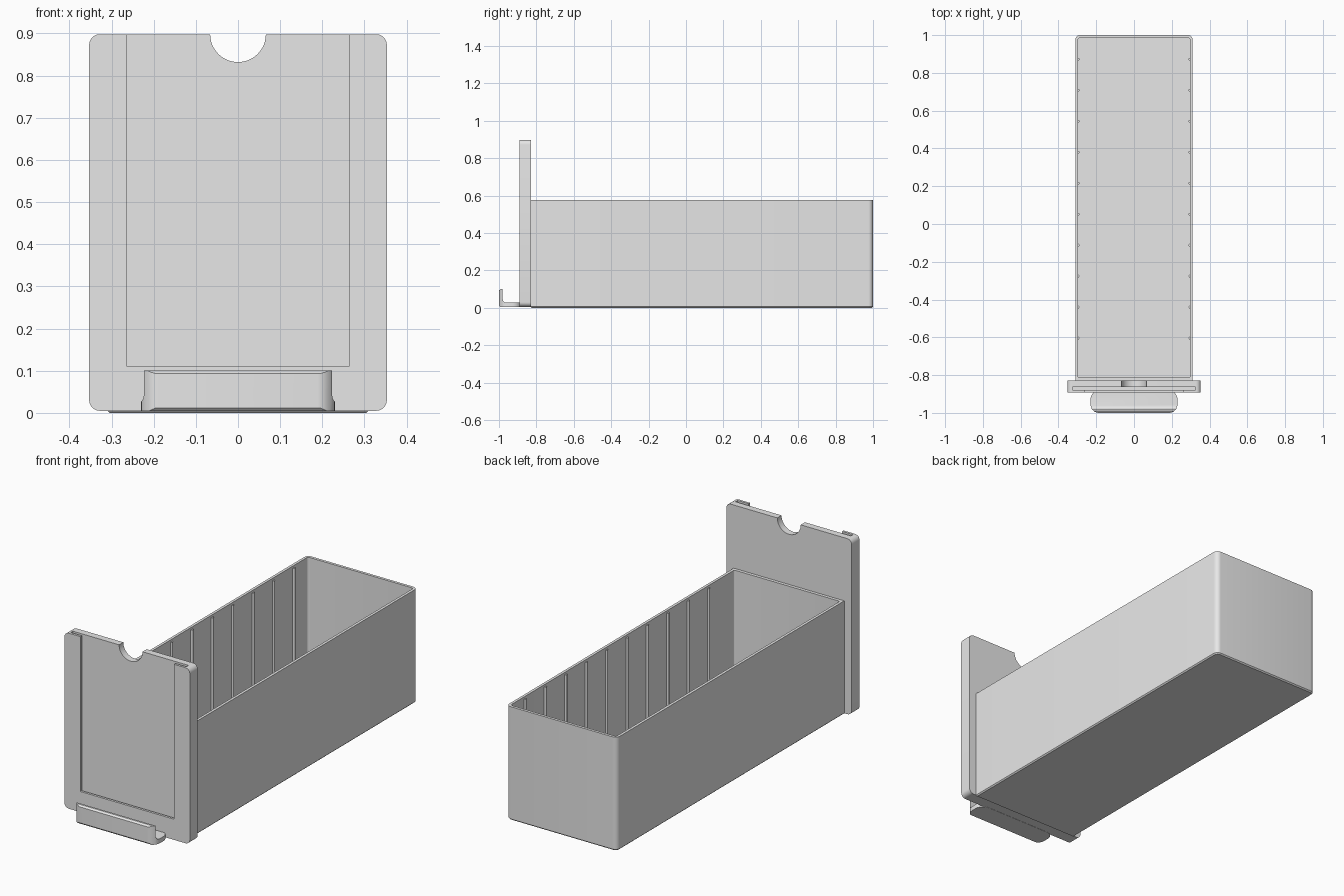
import bpy
import bmesh
from math import sin, cos, pi, radians

if "Cube" in bpy.data.objects:
    bpy.data.objects.remove(bpy.data.objects["Cube"], do_unlink=True)

grey = bpy.data.materials.new("light_grey")
grey.use_nodes = True
grey.diffuse_color = (0.8, 0.8, 0.8, 1)
grey.node_tree.nodes["Principled BSDF"].inputs["Base Color"].default_value = (0.8, 0.8, 0.8, 1)


def rounded(a0, a1, b0, b1, low, high, steps=6):
    """Rectangle outline with one radius for the low-b corners and one for the high-b ones."""
    pts = []
    for ca, cb, r, start in ((a1, b1, high, 0), (a0, b1, high, 1),
                             (a0, b0, low, 2), (a1, b0, low, 3)):
        ca += r if ca == a0 else -r
        cb += r if cb == b0 else -r
        for i in range(steps + 1 if r else 1):
            t = (start + i / steps) * pi / 2
            pts.append((ca + r * cos(t), cb + r * sin(t)))
    return pts


def circle(a, b, r, n):
    return [(a + r * cos(2 * pi * i / n), b + r * sin(2 * pi * i / n)) for i in range(n)]


def prism(name, pts, axis, c0, c1, bevel_low=0):
    """Extrude a 2D outline along an axis, optionally chamfering the low end."""
    place = {"x": lambda a, b, c: (c, a, b),
             "y": lambda a, b, c: (a, c, b),
             "z": lambda a, b, c: (a, b, c)}[axis]
    bm = bmesh.new()
    low = [bm.verts.new(place(a, b, c0)) for a, b in pts]
    high = [bm.verts.new(place(a, b, c1)) for a, b in pts]
    base = bm.faces.new(low)
    bm.faces.new(high)
    for i in range(len(pts)):
        j = (i + 1) % len(pts)
        bm.faces.new((low[i], low[j], high[j], high[i]))
    bmesh.ops.recalc_face_normals(bm, faces=bm.faces)
    if bevel_low:
        bmesh.ops.bevel(bm, geom=list(base.edges), offset=bevel_low,
                        segments=1, affect="EDGES")
    mesh = bpy.data.meshes.new(name)
    bm.to_mesh(mesh)
    bm.free()
    mesh.materials.append(grey)
    obj = bpy.data.objects.new(name, mesh)
    bpy.context.collection.objects.link(obj)
    return obj


def activate(obj):
    bpy.ops.object.select_all(action="DESELECT")
    obj.select_set(True)
    bpy.context.view_layer.objects.active = obj


def combine(obj, cutter, operation="DIFFERENCE"):
    mod = obj.modifiers.new("cut", "BOOLEAN")
    mod.operation, mod.solver, mod.object = operation, "EXACT", cutter
    activate(obj)
    bpy.ops.object.modifier_apply(modifier=mod.name)
    bpy.data.objects.remove(cutter, do_unlink=True)


# Open tray with rounded rear corners
tray = prism("tray", rounded(-0.311, 0.311, -0.832, 1, 0, 0.025), "z", 0, 0.577, 0.006)
combine(tray, prism("tray_hollow", rounded(-0.297, 0.297, -0.812, 0.986, 0.006, 0.012),
                    "z", 0.015, 0.7))

# Divider ribs along both inner walls
ribs = []
for side in (-1, 1):
    for i in range(10):
        ribs.append(prism("divider_rib", circle(side * 0.297, 0.872 - 0.164 * i, 0.008, 12),
                          "z", 0.01, 0.565))

# Front panel: label slot, open window and finger notch
panel = prism("front_panel", rounded(-0.353, 0.353, 0.005, 0.898, 0.025, 0.025),
              "y", -0.891, -0.828)
combine(panel, prism("label_slot", rounded(-0.325, 0.325, 0.08, 1, 0, 0), "y", -0.879, -0.862))
combine(panel, prism("label_window", rounded(-0.263, 0.263, 0.11, 1, 0, 0), "y", -0.95, -0.87))
combine(panel, prism("finger_notch", circle(0, 0.898, 0.066, 48), "y", -0.95, -0.75))

# Pull handle: hooked profile trimmed to a rounded plan
hook = [(-0.882, 0.004), (-0.882, 0.027), (-0.962, 0.027), (-0.97, 0.029),
        (-0.977, 0.035), (-0.98, 0.044), (-0.98, 0.1), (-0.99, 0.1),
        (-1, 0.093), (-1, 0.012), (-0.992, 0.004)]
handle = prism("pull_handle", hook, "x", -0.3, 0.3)
combine(handle, prism("handle_plan", rounded(-0.23, 0.23, -1.0005, -0.882, 0.045, 0.045),
                      "z", -0.1, 0.2), "INTERSECT")

# Smooth the rounded corners, keep the other edges sharp
for obj in [tray, panel, handle] + ribs:
    activate(obj)
    bpy.ops.object.shade_smooth_by_angle(angle=radians(31))
